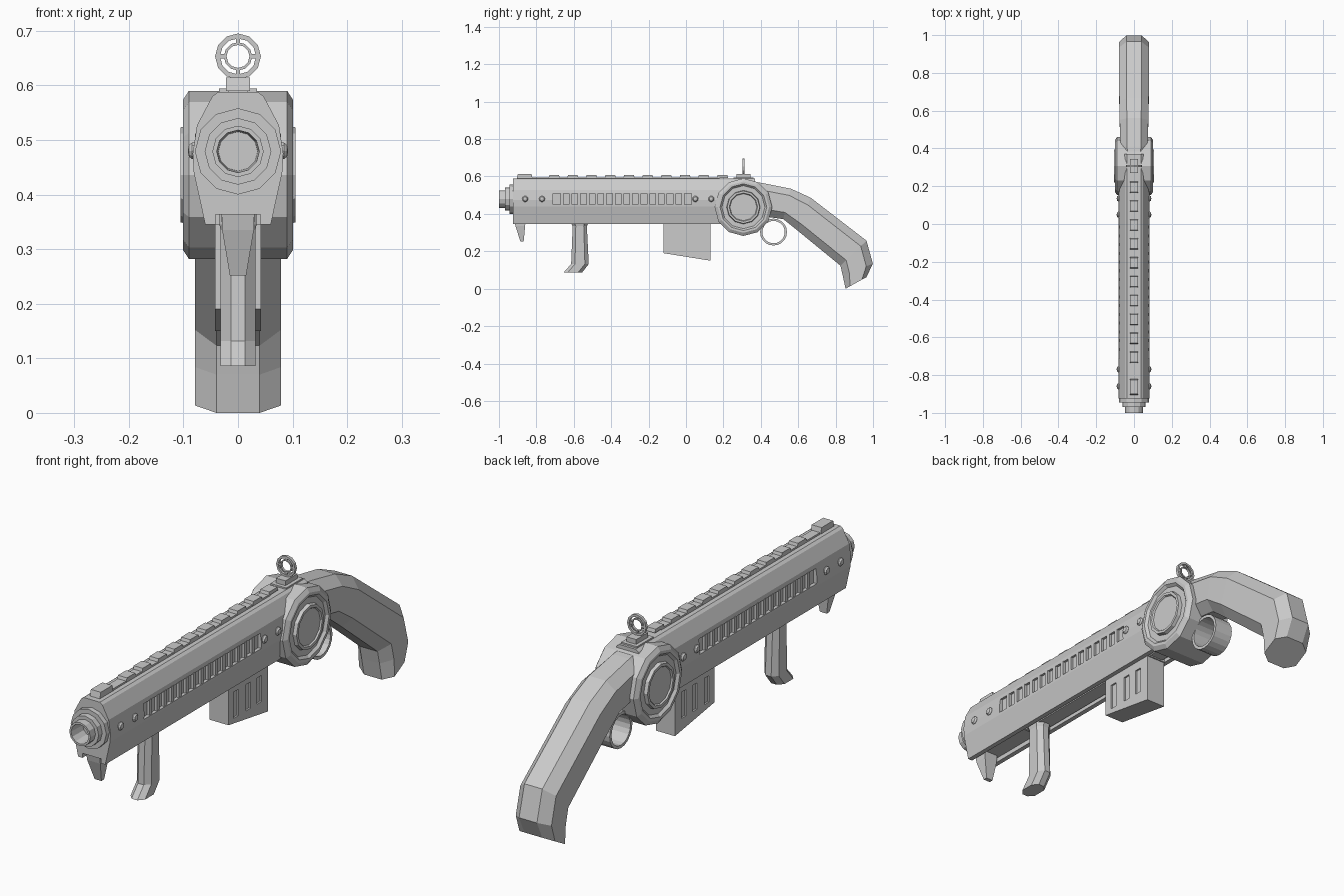
import bpy, bmesh, math
from mathutils import Vector

if "Cube" in bpy.data.objects:
    bpy.data.objects.remove(bpy.data.objects["Cube"])


def finish(name, bm):
    bmesh.ops.remove_doubles(bm, verts=bm.verts, dist=1e-5)
    bmesh.ops.recalc_face_normals(bm, faces=bm.faces)
    mesh = bpy.data.meshes.new(name)
    bm.to_mesh(mesh)
    bm.free()
    ob = bpy.data.objects.new(name, mesh)
    bpy.context.collection.objects.link(ob)
    return ob


def skin(name, rings, caps=True, wrap=False):
    """Join rings of points with quads."""
    bm = bmesh.new()
    vs = [[bm.verts.new(p) for p in r] for r in rings]
    n = len(vs[0])
    pairs = list(zip(vs, vs[1:])) + ([(vs[-1], vs[0])] if wrap else [])
    for a, b in pairs:
        for i in range(n):
            j = (i + 1) % n
            bm.faces.new((a[i], a[j], b[j], b[i]))
    if caps and not wrap:
        bm.faces.new(vs[0])
        bm.faces.new(vs[-1][::-1])
    return finish(name, bm)


def lathe(name, profile, axis, loc, n=12, wrap=False):
    """Revolve (radius, height) points about the x or y axis."""
    rings = []
    for r, h in profile:
        ring = []
        for i in range(n):
            a = 2 * math.pi * i / n
            u, v = max(r, 1e-7) * math.cos(a), r * math.sin(a)
            ring.append(Vector((u, h, v) if axis == 'y' else (h, u, v)) + Vector(loc))
        rings.append(ring)
    return skin(name, rings, caps=False, wrap=wrap)


def tube(name, r0, r1, half, axis, loc, n):
    return lathe(name, [(r0, -half), (r1, -half), (r1, half), (r0, half)], axis, loc, n, True)


def loft(name, sections, k=0.5, c=0.22):
    """Chamfered-box sweep; each section is (point a, point b, half width) in the yz plane."""
    rings = []
    for a, b, w in sections:
        ring = []
        for x, t in [(-k, 0), (k, 0), (1, c), (1, 1 - c), (k, 1), (-k, 1), (-1, 1 - c), (-1, c)]:
            ring.append((x * w, a[0] + (b[0] - a[0]) * t, a[1] + (b[1] - a[1]) * t))
        rings.append(ring)
    return skin(name, rings)


def boxes(name, bounds, taper=0.0):
    """One object made of boxes given as (x0, x1, y0, y1, z0, z1)."""
    bm = bmesh.new()
    for x0, x1, y0, y1, z0, z1 in bounds:
        m = bmesh.ops.create_cube(bm, size=1)['verts']
        for v in m:
            s = taper if v.co.z > 0 else 0
            v.co = (x1 if v.co.x > 0 else x0,
                    y1 - s if v.co.y > 0 else y0 + s,
                    z1 if v.co.z > 0 else z0)
    return finish(name, bm)


def cut(ob, cutter):
    cutter.hide_render = True
    m = ob.modifiers.new("cut", 'BOOLEAN')
    m.operation = 'DIFFERENCE'
    m.solver = 'EXACT'
    m.object = cutter


# Barrel housing with a channel underneath and a slot on each side
half = [(0.041, 0.363), (0.041, 0.345), (0.06, 0.345), (0.081, 0.44),
        (0.083, 0.475), (0.075, 0.527), (0.047, 0.58), (0.036, 0.588)]
section = half + [(-x, z) for x, z in reversed(half)]
housing = skin("barrel_housing", [[(x, y, z) for x, z in section] for y in (-0.925, 0.37)])
cut(housing, boxes("slot_cutter", [(s * 0.085 - 0.017, s * 0.085 + 0.017, -0.71, 0.03, 0.45, 0.51)
                                   for s in (-1, 1)]))
cells = 16
pitch = 0.74 / cells
boxes("slot_ribs", [(s * 0.071 - 0.008, s * 0.071 + 0.008,
                     -0.71 + pitch * i - 0.008, -0.71 + pitch * i + 0.008, 0.448, 0.512)
                    for s in (-1, 1) for i in range(1, cells)])

# Rivets at both ends of the slots
for s in (-1, 1):
    for i, y in enumerate((-0.86, -0.77, 0.05, 0.135)):
        lathe(f"rivet_{i}_{'left' if s < 0 else 'right'}",
              [(0.016, s * 0.075), (0.016, s * 0.084), (0.011, s * 0.09), (0, s * 0.092)],
              'x', (0, y, 0.48), 10)

# Stepped hollow muzzle
lathe("muzzle", [(0, -0.90), (0.079, -0.90), (0.079, -0.945), (0.061, -0.945), (0.061, -0.968),
                 (0.047, -0.968), (0.047, -1.0), (0.039, -1.0), (0.036, -0.93), (0, -0.93)],
      'y', (0, 0, 0.479))

# Top rail with teeth and front sight
boxes("top_rail", [(-0.018, 0.018, -0.9, 0.18, 0.58, 0.595)])
boxes("rail_teeth", [(-0.02, 0.02, -0.735 + 0.1 * i, -0.675 + 0.1 * i, 0.593, 0.607)
                     for i in range(10)], 0.004)
boxes("front_sight", [(-0.022, 0.022, -0.905, -0.82, 0.59, 0.614)], 0.006)

# Side drum: full-width bevelled body, ring groove and raised centre on each face
side = [(0.154, 0.09), (0.137, 0.101), (0.125, 0.101), (0.115, 0.091), (0.09, 0.091),
        (0.087, 0.105), (0.076, 0.105), (0.072, 0.099), (0, 0.099)]
lathe("receiver_drum", [(r, -h) for r, h in reversed(side)] + side, 'x', (0, 0.307, 0.436))

# Ring sight on its base
boxes("ring_sight_base", [(-0.035, 0.035, 0.255, 0.36, 0.575, 0.594),
                          (-0.021, 0.021, 0.27, 0.345, 0.59, 0.613)])
zc = 0.653
tube("ring_sight_outer", 0.033, 0.042, 0.006, 'y', (0, 0.307, zc), 12)
tube("ring_sight_inner", 0.021, 0.026, 0.005, 'y', (0, 0.307, zc), 12)
spokes = []
for s in (-1, 1):
    a, b = sorted((s * 0.024, s * 0.036))
    spokes += [(a, b, 0.303, 0.311, zc - 0.004, zc + 0.004),
               (-0.004, 0.004, 0.303, 0.311, zc + a, zc + b)]
boxes("ring_sight_spokes", spokes)

# Curved stock grip
loft("stock_grip", [
    ((0.36, 0.572), (0.38, 0.385), 0.070),
    ((0.41, 0.565), (0.43, 0.385), 0.072),
    ((0.56, 0.535), (0.52, 0.372), 0.076),
    ((0.666, 0.487), (0.60, 0.308), 0.078),
    ((0.965, 0.257), (0.826, 0.123), 0.079),
    ((0.999, 0.134), (0.838, 0.07), 0.079),
    ((0.965, 0.062), (0.853, 0.0), 0.079)], k=0.5)

# Trigger guard loop
tube("trigger_guard", 0.06, 0.072, 0.04, 'x', (0, 0.468, 0.303), 20)

# Magazine with a slanted floor and grooves on both sides
mag = skin("magazine", [[(x, -0.12, 0.365), (x, 0.13, 0.365), (x, 0.13, 0.15), (x, -0.12, 0.19)]
                        for x in (-0.042, 0.042)])
cut(mag, boxes("groove_cutter", [(s * 0.045 - 0.01, s * 0.045 + 0.01, y, y + 0.03, 0.205, 0.31)
                                 for s in (-1, 1) for y in (-0.087, -0.01, 0.06)]))
boxes("magazine_collar", [(-0.047, 0.047, -0.13, 0.135, 0.345, 0.366)])
boxes("under_strip", [(-0.03, 0.03, -0.62, 0.2, 0.35, 0.366)])

# Foregrip with forward-kicked foot
loft("foregrip", [
    ((-0.612, 0.365), (-0.525, 0.365), 0.034),
    ((-0.612, 0.345), (-0.525, 0.345), 0.034),
    ((-0.606, 0.335), (-0.53, 0.335), 0.032),
    ((-0.614, 0.132), (-0.52, 0.132), 0.032),
    ((-0.655, 0.086), (-0.556, 0.086), 0.032)], k=0.4)

# Front stop blade
blade = []
for w, y0, y1, z in [(0.03, -0.918, -0.858, 0.366), (0.029, -0.912, -0.86, 0.335),
                     (0.015, -0.885, -0.868, 0.252)]:
    blade.append([(-w, y0, z), (w, y0, z), (w, y1, z), (-w, y1, z)])
skin("front_stop", blade)
